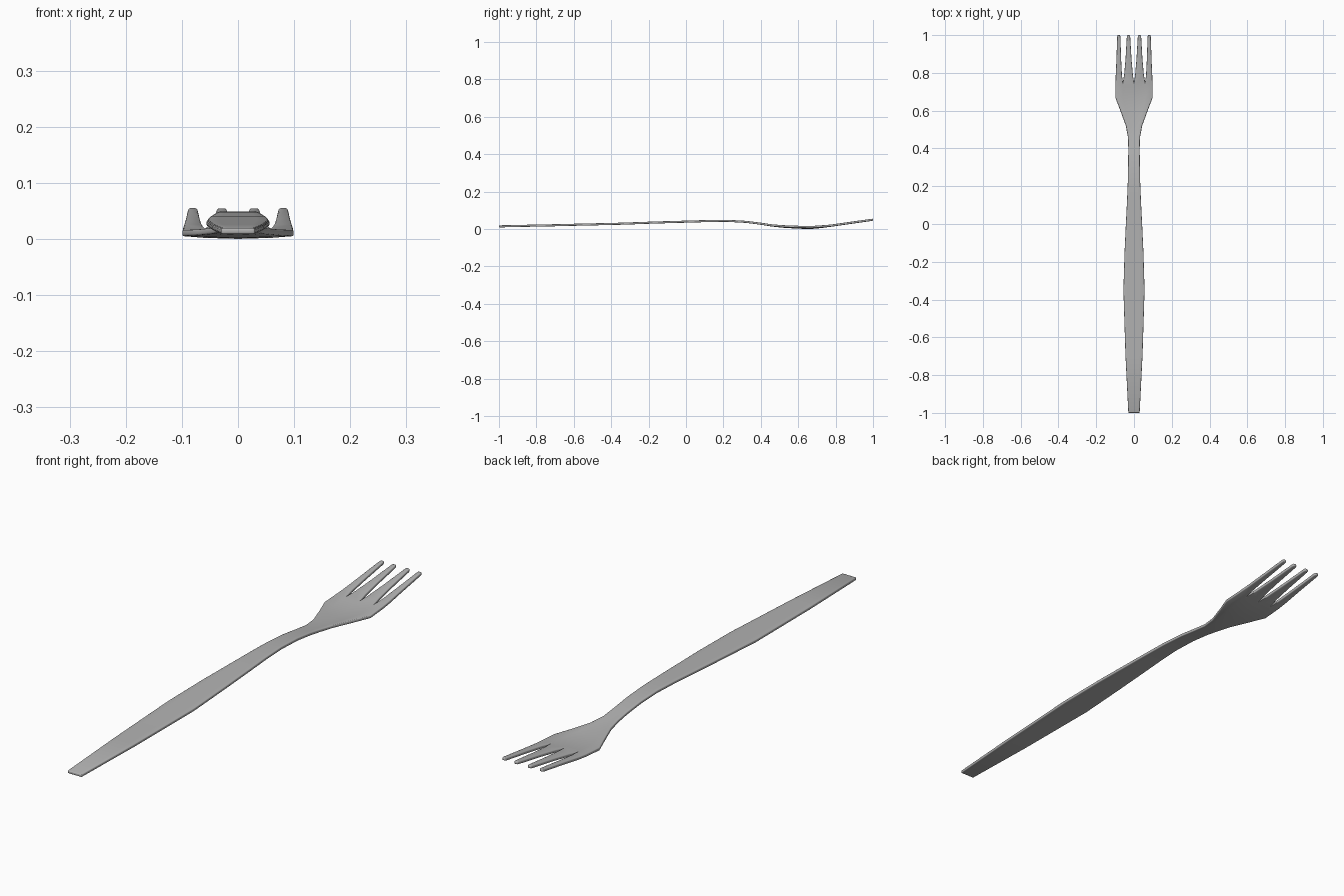
import bpy, bmesh

if "Cube" in bpy.data.objects:
    bpy.data.objects.remove(bpy.data.objects["Cube"])

# Handle and neck-to-head stations: y, half width, mid height, dish of the edges
BODY = [(-1.0, .030, .016, 0), (-.7, .045, .022, 0), (-.35, .056, .030, 0),
        (-.15, .050, .037, 0), (0, .043, .041, 0), (.12, .037, .0445, 0),
        (.22, .033, .0455, 0), (.32, .031, .040, 0), (.40, .030, .030, 0),
        (.46, .032, .0205, .001), (.52, .043, .014, .003), (.60, .072, .009, .005),
        (.67, .099, .0075, .005), (.75, .098, .015, .003)]
SLOT = .6  # slot position as a fraction of the head half width

# Tine stations: y, height, inner tine x range, outer tine x range
TINES = [(.79, .0215, .006, .052, .064, .0965), (.87, .033, .013, .045, .068, .093),
         (.99, .0500, .020, .038, .072, .089), (1.0, .0515, .022, .036, .074, .087)]

bm = bmesh.new()


def strip(rows):
    for a, b in zip(rows, rows[1:]):
        for i in range(len(a) - 1):
            bm.faces.new((a[i], a[i + 1], b[i + 1], b[i]))


# Right half of handle and head as one sheet
rows = [[bm.verts.new((w * u, y, z + dish * u * u)) for u in (0, SLOT, 1)]
        for y, w, z, dish in BODY]
strip(rows)

# Two tines growing out of the head edge, leaving pointed slots
root = rows[-1]
for k in (0, 1):
    tine = [root[k:k + 2]]
    for t in TINES:
        y, z = t[0], t[1]
        tine.append([bm.verts.new((x, y, z + .0005 * k)) for x in t[2 + 2 * k:4 + 2 * k]])
    strip(tine)

me = bpy.data.meshes.new("fork")
bm.to_mesh(me)
bm.free()
fork = bpy.data.objects.new("fork", me)
bpy.context.collection.objects.link(fork)
bpy.context.view_layer.objects.active = fork
fork.select_set(True)

# Dark steel
steel = bpy.data.materials.new("steel")
steel.diffuse_color = (.45, .45, .45, 1)
steel.use_nodes = True
steel.node_tree.nodes["Principled BSDF"].inputs["Base Color"].default_value = steel.diffuse_color
me.materials.append(steel)

# Mirror, thicken and soften the rim
mirror = fork.modifiers.new("mirror", 'MIRROR')
mirror.merge_threshold = .0001
solid = fork.modifiers.new("thickness", 'SOLIDIFY')
solid.thickness = .011
solid.offset = 0
bevel = fork.modifiers.new("rim", 'BEVEL')
bevel.width = .003
bevel.segments = 2
bevel.limit_method = 'ANGLE'
bevel.angle_limit = .9
bpy.ops.object.convert(target='MESH')

# Rest on the ground
low = min(v.co.z for v in fork.data.vertices)
for v in fork.data.vertices:
    v.co.z -= low
bpy.ops.object.shade_smooth_by_angle(angle=.8)
